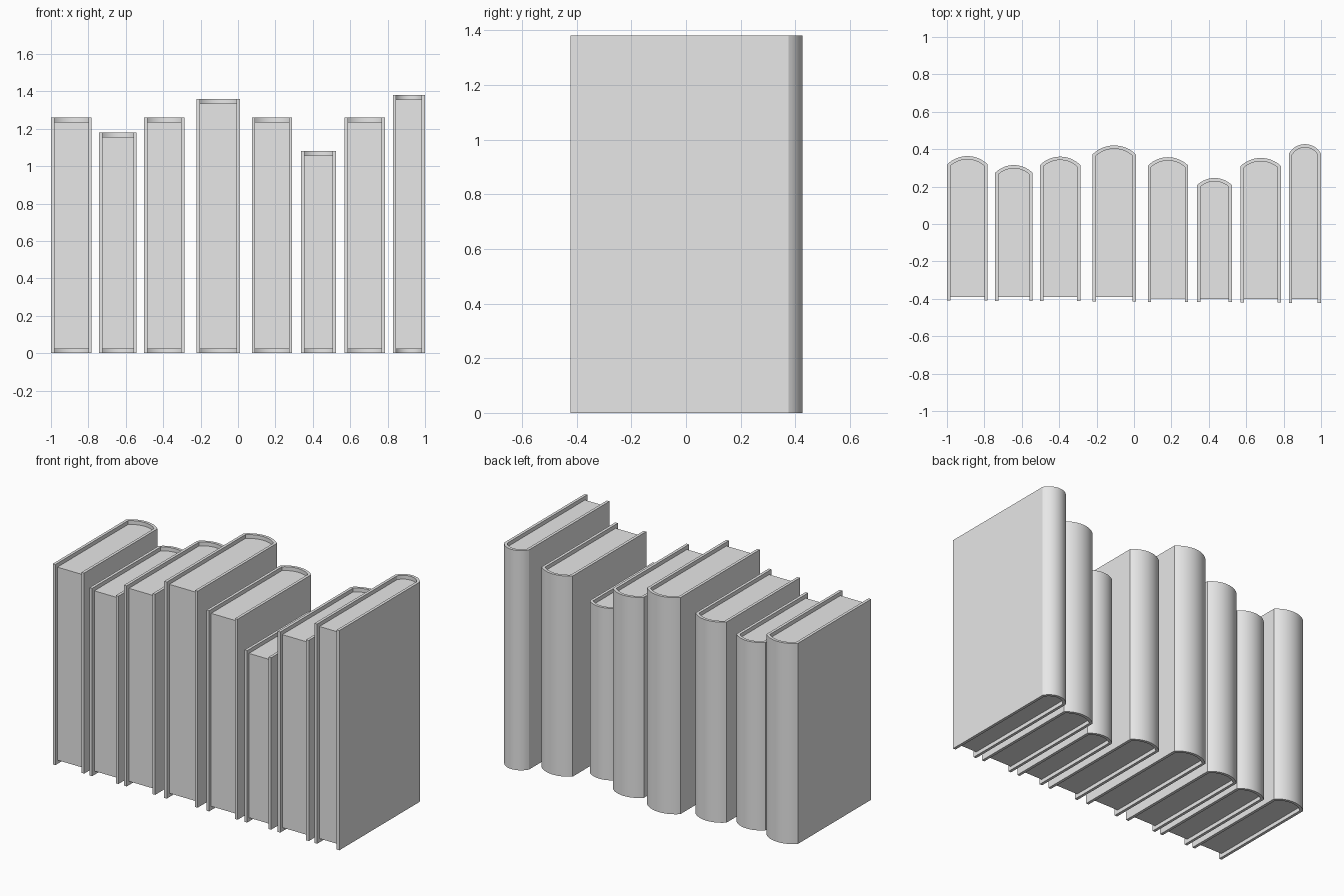
import bpy, bmesh, math

cube = bpy.data.objects.get("Cube")
if cube:
    bpy.data.objects.remove(cube, do_unlink=True)

grey = bpy.data.materials.new("plain_grey")
grey.use_nodes = True
grey.diffuse_color = (0.8, 0.8, 0.8, 1)
grey.node_tree.nodes["Principled BSDF"].inputs["Base Color"].default_value = (0.8, 0.8, 0.8, 1)

BOARD = 0.018    # cover thickness
LIP = 0.024      # cover overhang above and below the pages
SEGMENTS = 16    # steps around the rounded spine


def spine_arc(cx, half, radius, cy):
    """Points of the spine curve from right (+x) to left (-x)."""
    a = math.asin(half / radius)
    angles = [a - 2 * a * i / SEGMENTS for i in range(SEGMENTS + 1)]
    return [(cx + radius * math.sin(t), cy + radius * math.cos(t)) for t in angles]


def extrude_outline(name, outline, z0, z1):
    """Upright solid from a closed outline in the ground plane."""
    bm = bmesh.new()
    base = bm.faces.new([bm.verts.new((x, y, z0)) for x, y in outline])
    top = bmesh.ops.extrude_face_region(bm, geom=[base], use_keep_orig=True)["geom"]
    bmesh.ops.translate(bm, vec=(0, 0, z1 - z0),
                        verts=[v for v in top if isinstance(v, bmesh.types.BMVert)])
    bmesh.ops.recalc_face_normals(bm, faces=bm.faces[:])
    mesh = bpy.data.meshes.new(name)
    bm.to_mesh(mesh)
    bm.free()
    mesh.materials.append(grey)
    obj = bpy.data.objects.new(name, mesh)
    bpy.context.collection.objects.link(obj)
    bpy.ops.object.select_all(action='DESELECT')
    obj.select_set(True)
    bpy.context.view_layer.objects.active = obj
    bpy.ops.object.shade_smooth_by_angle(angle=math.radians(30))
    return obj


def book(n, x0, x1, height, shoulder, tip, front, page_front):
    cx, half, rise = (x0 + x1) / 2, (x1 - x0) / 2, tip - shoulder
    radius = (half * half + rise * rise) / (2 * rise)
    cy = tip - radius
    outer = spine_arc(cx, half, radius, cy)
    inner = spine_arc(cx, half - BOARD, radius - BOARD, cy)
    # Cover: two boards joined by the rounded spine
    cover = ([(x1, front)] + outer + [(x0, front), (x0 + BOARD, front)]
             + inner[::-1] + [(x1 - BOARD, front)])
    extrude_outline(f"book_{n}_cover", cover, 0, height)
    # Page block, recessed inside the cover
    pages = [(x1 - BOARD, page_front)] + inner + [(x0 + BOARD, page_front)]
    extrude_outline(f"book_{n}_pages", pages, LIP, height - LIP)


# left edge, right edge, height, spine shoulder, spine tip, cover front, page front
books = [
    (-1.000, -0.782, 1.26, 0.318, 0.363, -0.410, -0.390),
    (-0.743, -0.542, 1.18, 0.273, 0.315, -0.412, -0.390),
    (-0.503, -0.287, 1.26, 0.315, 0.360, -0.412, -0.390),
    (-0.222, 0.010, 1.36, 0.372, 0.420, -0.415, -0.390),
    (0.074, 0.290, 1.26, 0.312, 0.357, -0.418, -0.398),
    (0.338, 0.523, 1.08, 0.208, 0.246, -0.418, -0.400),
    (0.570, 0.786, 1.26, 0.310, 0.353, -0.420, -0.400),
    (0.828, 1.000, 1.38, 0.375, 0.427, -0.423, -0.400),
]
for n, spec in enumerate(books, 1):
    book(n, *spec)
